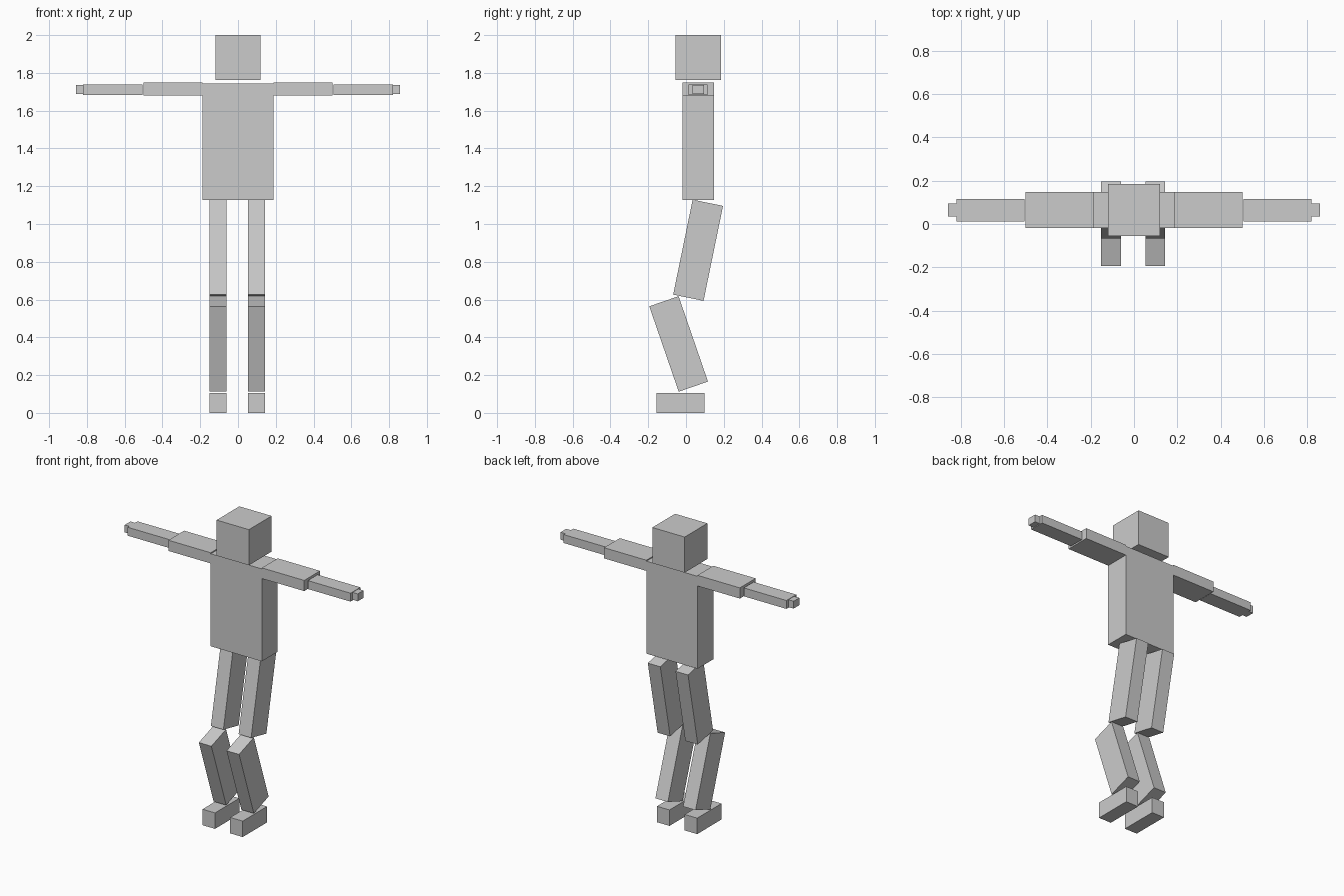
import bpy
from math import radians

if "Cube" in bpy.data.objects:
    bpy.data.objects.remove(bpy.data.objects["Cube"])


def box(name, center, size, tilt=0.0):
    """Box with given centre and full size, tilted about x in degrees."""
    bpy.ops.mesh.primitive_cube_add(size=1, location=center)
    ob = bpy.context.object
    ob.name = name
    ob.scale = size
    bpy.ops.object.transform_apply(location=False, rotation=False, scale=True)
    ob.rotation_euler.x = radians(tilt)
    return ob


def span(name, x, y, z):
    """Axis-aligned box from its min/max limits."""
    lim = (x, y, z)
    return box(name, [(a + b) / 2 for a, b in lim], [b - a for a, b in lim])


# Head and torso
span("head", (-0.119, 0.119), (-0.055, 0.184), (1.763, 2.0))
span("torso", (-0.188, 0.188), (-0.018, 0.147), (1.128, 1.743))

for side, s, leg_x in (("left", -1, -0.106), ("right", 1, 0.098)):
    # Arm: three boxes getting thinner toward the hand
    for part, x0, x1, y, z in (
        ("upper_arm", 0.188, 0.500, (-0.018, 0.148), (1.679, 1.750)),
        ("forearm", 0.506, 0.820, (0.012, 0.115), (1.683, 1.739)),
        ("hand", 0.820, 0.858, (0.034, 0.094), (1.687, 1.736)),
    ):
        span(f"{side}_{part}", sorted((s * x0, s * x1)), y, z)

    # Leg: bent at the knee, with a flat foot
    box(f"{side}_thigh", (leg_x, 0.064, 0.861), (0.092, 0.164, 0.513), -11.6)
    box(f"{side}_shin", (leg_x, -0.039, 0.365), (0.092, 0.164, 0.478), 19.0)
    span(f"{side}_foot", (leg_x - 0.046, leg_x + 0.046), (-0.156, 0.099), (0.0, 0.106))
